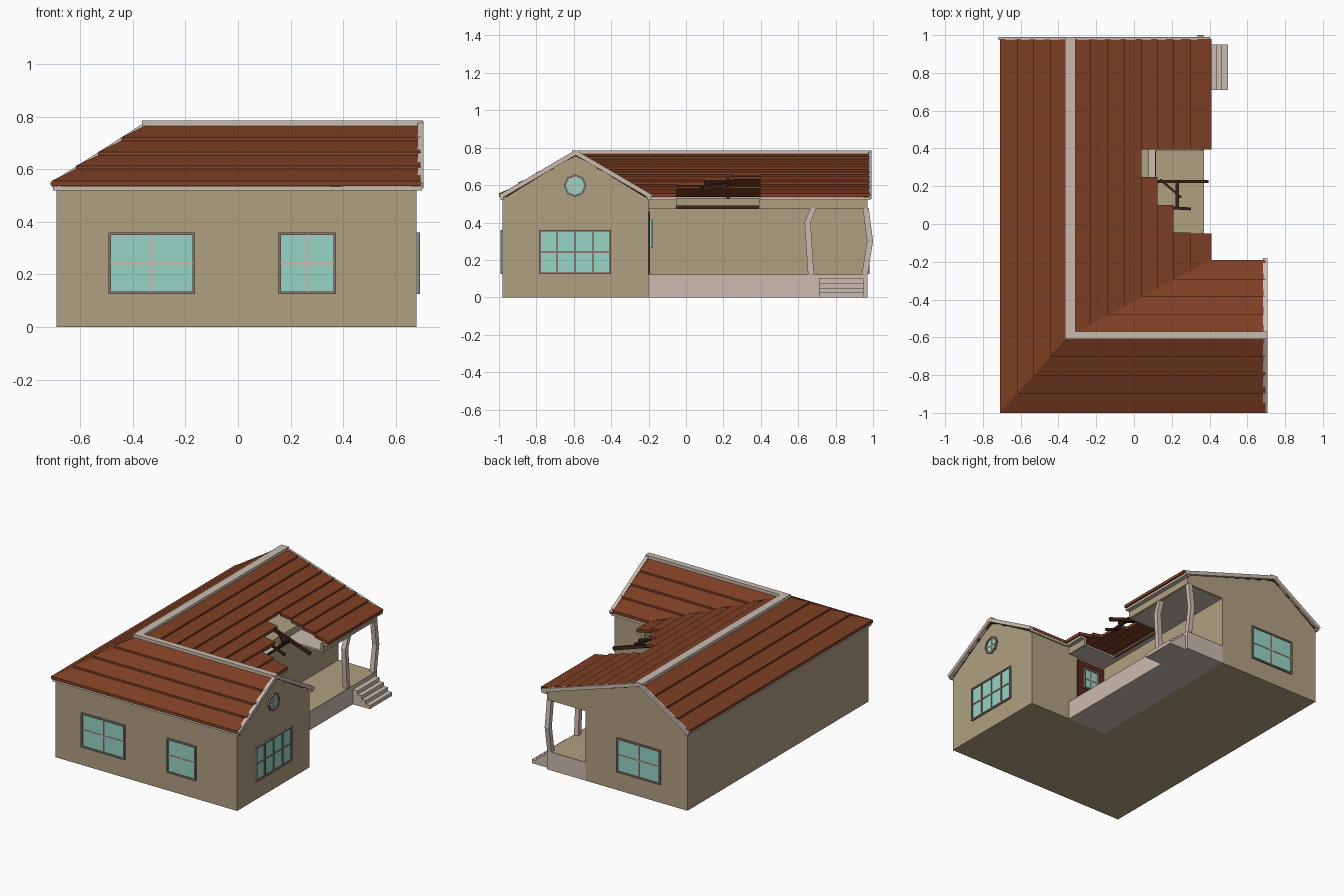
import bpy, bmesh, math
from mathutils import Vector as V

if "Cube" in bpy.data.objects:
    bpy.data.objects.remove(bpy.data.objects["Cube"])


def mat(name, r, g, b):
    m = bpy.data.materials.new(name)
    m.diffuse_color = (r, g, b, 1)
    m.use_nodes = True
    m.node_tree.nodes["Principled BSDF"].inputs["Base Color"].default_value = m.diffuse_color
    return m


WALL = mat("tan_wall", .43, .35, .22)
ROOF = mat("red_brown_shingle", .21, .05, .018)
PALE = mat("pale_trim", .60, .50, .43)
GLASS = mat("pale_teal_glass", .31, .66, .56)
FRAME = mat("window_frame_brown", .27, .19, .16)
DARK = mat("dark_timber", .045, .018, .01)
DOOR = mat("dark_red_door", .09, .02, .014)


def prism(name, pts, vec, m):
    """Polygon swept along a vector."""
    bm = bmesh.new()
    a = [bm.verts.new(V(p)) for p in pts]
    b = [bm.verts.new(V(p) + V(vec)) for p in pts]
    n = len(a)
    bm.faces.new(a)
    bm.faces.new(b[::-1])
    for i in range(n):
        bm.faces.new((a[i], a[(i + 1) % n], b[(i + 1) % n], b[i]))
    bmesh.ops.recalc_face_normals(bm, faces=bm.faces)
    me = bpy.data.meshes.new(name)
    bm.to_mesh(me)
    bm.free()
    me.materials.append(m)
    ob = bpy.data.objects.new(name, me)
    bpy.context.collection.objects.link(ob)
    return ob


def box(name, x0, x1, y0, y1, z0, z1, m):
    return prism(name, [(x0, y0, z0), (x1, y0, z0), (x1, y1, z0), (x0, y1, z0)], (0, 0, z1 - z0), m)


def beam(name, p0, p1, w, h, m):
    p0, p1 = V(p0), V(p1)
    d = (p1 - p0).normalized()
    s = d.cross(V((0, 0, 1))).normalized()
    u = s.cross(d)
    return prism(name, [p0 + s * i * w / 2 + u * j * h / 2
                        for i, j in ((-1, -1), (1, -1), (1, 1), (-1, 1))], p1 - p0, m)


# walls and porch base
box("front_wing_walls", -.69, .68, -.98, -.2, 0, .53, WALL)
box("back_wing_walls", -.69, .08, -.2, .97, 0, .53, WALL)
box("porch_base", .08, .37, -.2, .97, 0, .12, PALE)
box("porch_floor", .08, .37, -.2, .97, .12, .126, WALL)
prism("side_gable", [(.68, -.98, .525), (.68, -.59, .765), (.68, -.2, .525)], (-.02, 0, 0), WALL)
prism("back_gable", [(-.69, .97, .525), (-.34, .97, .765), (.37, .97, .54),
                     (.37, .97, .475), (.08, .97, .475), (.08, .97, .525)], (0, -.02, 0), WALL)

# porch ceiling and lintel, broken open in the middle
for y0, y1 in ((-.2, -.05), (.39, .95)):
    box("porch_ceiling", .08, .35, y0, y1, .475, .487, PALE)
    box("porch_lintel", .35, .37, y0, y1, .475, .535, WALL)
box("ceiling_remnant", .08, .112, -.05, .39, .475, .488, PALE)
box("broken_ceiling_edge", .112, .116, -.05, .39, .473, .49, DARK)

# roof
RZ, EZ, RX, RY = .773, .543, -.34, -.59


def course(name, lo0, lo1, hi1, hi0):
    """One shingle row, raised at its lower edge."""
    lift = V((0, 0, .013))
    prism(name, [V(lo0) + lift, V(lo1) + lift, V(hi1), V(hi0)], (0, 0, -.02), ROOF)


def slope(name, e0, e1, r0, r1, ts):
    e0, e1, r0, r1 = map(V, (e0, e1, r0, r1))
    for a, b in zip(ts, ts[1:]):
        course(name, e0.lerp(r0, a), e1.lerp(r1, a), e1.lerp(r1, b), e0.lerp(r0, b))


T = (0, .25, .48, .72, 1)
slope("left_roof", (-.71, -1, EZ), (-.71, .98, EZ), (RX, RY, RZ), (RX, .98, RZ), T)
slope("front_roof", (-.71, -1, EZ), (.695, -1, EZ), (RX, RY, RZ), (.695, RY, RZ), T)
slope("wing_back_roof", (.41, -.19, EZ), (.695, -.19, EZ), (RX, RY, RZ), (.695, RY, RZ), T)

# porch slope with the stepped hole: (upper x, lower x, hole start y)
rz = lambda x: RZ + (EZ - RZ) * (x - RX) / (.41 - RX)
vy = lambda x: RY + (x - RX) / (.41 - RX) * (-.19 - RY)
for x0, x1, hole in ((RX, -.23, None), (-.23, -.14, None), (-.14, -.05, None), (-.05, .04, None),
                     (.04, .125, .25), (.125, .21, .10), (.21, .3, -.045), (.3, .41, -.05)):
    end = .98 if hole is None else hole
    course("porch_roof", (x1, vy(x1), rz(x1)), (x1, end, rz(x1)), (x0, end, rz(x0)), (x0, vy(x0), rz(x0)))
    if hole is not None:
        course("porch_roof_back", (x1, .395, rz(x1)), (x1, .98, rz(x1)), (x0, .98, rz(x0)), (x0, .395, rz(x0)))

# ridge caps, eave strips and barge boards
box("back_ridge_cap", -.365, -.31, -.61, .99, .765, .786, PALE)
box("front_ridge_cap", -.365, .705, -.61, -.57, .765, .786, PALE)
box("front_eave", -.705, .7, -.993, -.975, .52, .535, PALE)
box("left_eave", -.705, -.685, -.99, .985, .52, .535, PALE)
box("wing_back_eave", .40, .7, -.205, -.19, .52, .535, PALE)
for y0, y1 in ((-.19, -.05), (.395, .985)):
    box("porch_eave", .365, .4, y0, y1, .52, .535, PALE)
for ye in (-.995, -.185):
    beam("side_barge", (.695, ye, .537), (.695, RY, .774), .024, .024, PALE)
for xe in (-.71, .40):
    beam("back_barge", (xe, .983, .537), (RX, .983, .774), .016, .024, PALE)

# broken rafters
beam("broken_rafter", (.10, .225, .632), (.39, .225, .535), .016, .022, DARK)
beam("broken_batten", (.23, .225, .60), (.23, .08, .58), .018, .018, DARK)
beam("broken_stub", (.205, .085, .59), (.30, .08, .558), .015, .015, DARK)
beam("loose_slat", (.14, .235, .61), (.25, .14, .60), .012, .012, DARK)

# bent porch posts
for path in (((.652, .125), (.634, .40), (.665, .478)), ((.94, .125), (.968, .30), (.945, .478))):
    for (ya, za), (yb, zb) in zip(path, path[1:]):
        prism("porch_post", [(.335, ya, za), (.335, ya + .032, za), (.335, yb + .032, zb), (.335, yb, zb)],
              (.032, 0, 0), PALE)

# steps
for i in range(4):
    box("porch_step", .37, .405 + .031 * i, .71, .95, 0, .1 - .025 * i, PALE)


def window(name, c, u, n, w, h, cols, rows=2):
    """Framed window: c centre, u across, n outward."""
    c, u, n, k = V(c), V(u), V(n), V((0, 0, 1))

    def plate(part, a0, a1, b0, b1, d, m):
        prism(name + part, [c + u * a + k * b for a, b in ((a0, b0), (a1, b0), (a1, b1), (a0, b1))], n * d, m)
    f, a, b = .01, w / 2, h / 2
    plate("_glass", -a, a, -b, b, .004, GLASS)
    for s in (-1, 1):
        p, q = sorted((s * a, s * (a - f)))
        plate("_jamb", p, q, -b, b, .012, FRAME)
        p, q = sorted((s * b, s * (b - f)))
        plate("_rail", -a, a, p, q, .012, FRAME)
    bar = PALE if cols == 2 else FRAME
    for i in range(1, cols):
        x = -a + w * i / cols
        plate("_upright_bar", x - .005, x + .005, -b, b, .009, bar)
    for i in range(1, rows):
        z = -b + h * i / rows
        plate("_cross_bar", -a, a, z - .005, z + .005, .008, bar)


window("front_left_window", (-.328, -.98, .243), (1, 0, 0), (0, -1, 0), .33, .235, 2)
window("front_right_window", (.263, -.98, .243), (1, 0, 0), (0, -1, 0), .22, .235, 2)
window("side_window", (.68, -.593, .243), (0, 1, 0), (1, 0, 0), .385, .235, 4)
window("back_window", (-.325, .97, .243), (1, 0, 0), (0, 1, 0), .33, .235, 2)

# octagonal gable window
ring = lambda r: [(.68, -.593 + r * math.cos(i * math.pi / 4), .597 + r * math.sin(i * math.pi / 4)) for i in range(8)]
prism("round_window_glass", ring(.055), (.004, 0, 0), GLASS)
inner, outer = ring(.049), ring(.06)
for i in range(8):
    j = (i + 1) % 8
    prism("round_window_frame", [inner[i], outer[i], outer[j], inner[j]], (.012, 0, 0), FRAME)
box("round_window_upright", .68, .688, -.597, -.589, .545, .649, PALE)
box("round_window_cross", .68, .688, -.645, -.541, .593, .601, PALE)

# porch door in the front wing's back wall
box("porch_door", .09, .305, -.2, -.192, .126, .46, DOOR)
window("door_window", (.197, -.192, .34), (1, 0, 0), (0, 1, 0), .12, .15, 2)
